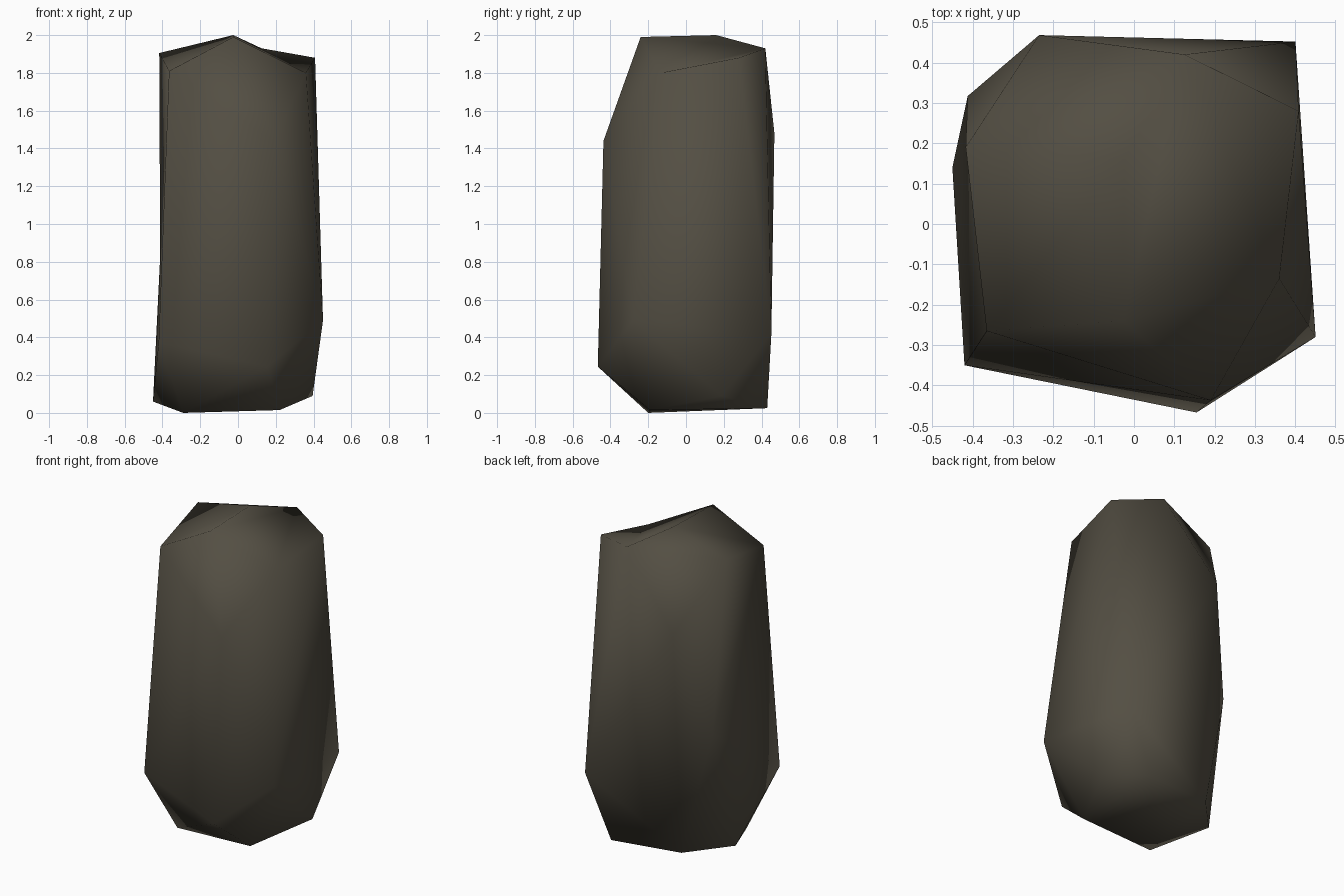
import bpy, bmesh

if "Cube" in bpy.data.objects:
    bpy.data.objects.remove(bpy.data.objects["Cube"])

# Stone colour
stone = bpy.data.materials.new("dark warm grey stone")
stone.diffuse_color = (0.087, 0.077, 0.056, 1.0)
stone.use_nodes = True
stone.node_tree.nodes["Principled BSDF"].inputs["Base Color"].default_value = stone.diffuse_color

# Corner points of the tall boulder, from the base up
corners = [
    # 0-5 base
    (-0.29, -0.20, 0.0), (0.22, -0.19, 0.015), (0.395, 0.19, 0.09),
    (0.23, 0.43, 0.025), (-0.23, 0.375, 0.045), (-0.45, 0.14, 0.06),
    # 6-9 lower sides
    (0.155, -0.467, 0.245), (-0.42, -0.35, 0.375),
    (0.40, 0.452, 0.42), (0.45, -0.28, 0.49),
    # 10-12 upper sides
    (-0.412, 0.317, 0.83), (0.19, -0.437, 1.44), (-0.235, 0.468, 1.48),
    # 13-17 shoulders
    (-0.365, -0.265, 1.81), (0.36, -0.135, 1.80), (0.408, 0.28, 1.88),
    (0.125, 0.42, 1.93), (-0.417, 0.19, 1.905),
    # 18-19 ridge on top
    (-0.025, -0.24, 1.99), (-0.025, 0.16, 2.0),
]

# Boulder: closed shell around the corners
bm = bmesh.new()
pts = [bm.verts.new(c) for c in corners]
bmesh.ops.convex_hull(bm, input=bm.verts)


def chip(*tris):
    """Replace the shell between these corners by the given facets."""
    patch = {pts[i] for t in tris for i in t}
    old = [f for f in bm.faces if set(f.verts) <= patch]
    bmesh.ops.delete(bm, geom=old, context='FACES_ONLY')
    for t in tris:
        bm.faces.new([pts[i] for i in t])


# Shallow chips: crown, left side, back
chip((13, 18, 19), (13, 19, 17), (18, 14, 16), (18, 16, 19), (14, 15, 16))
chip((10, 17, 13), (10, 13, 7), (10, 7, 5))
chip((12, 8, 4), (8, 3, 4))

# Close and smooth the stone
bmesh.ops.delete(bm, geom=[e for e in bm.edges if not e.link_faces], context='EDGES')
bmesh.ops.holes_fill(bm, edges=[e for e in bm.edges if e.is_boundary], sides=4)
bmesh.ops.recalc_face_normals(bm, faces=bm.faces)
for f in bm.faces:
    f.smooth = True
mesh = bpy.data.meshes.new("boulder")
bm.to_mesh(mesh)
bm.free()
mesh.materials.append(stone)
boulder = bpy.data.objects.new("boulder", mesh)
bpy.context.collection.objects.link(boulder)
